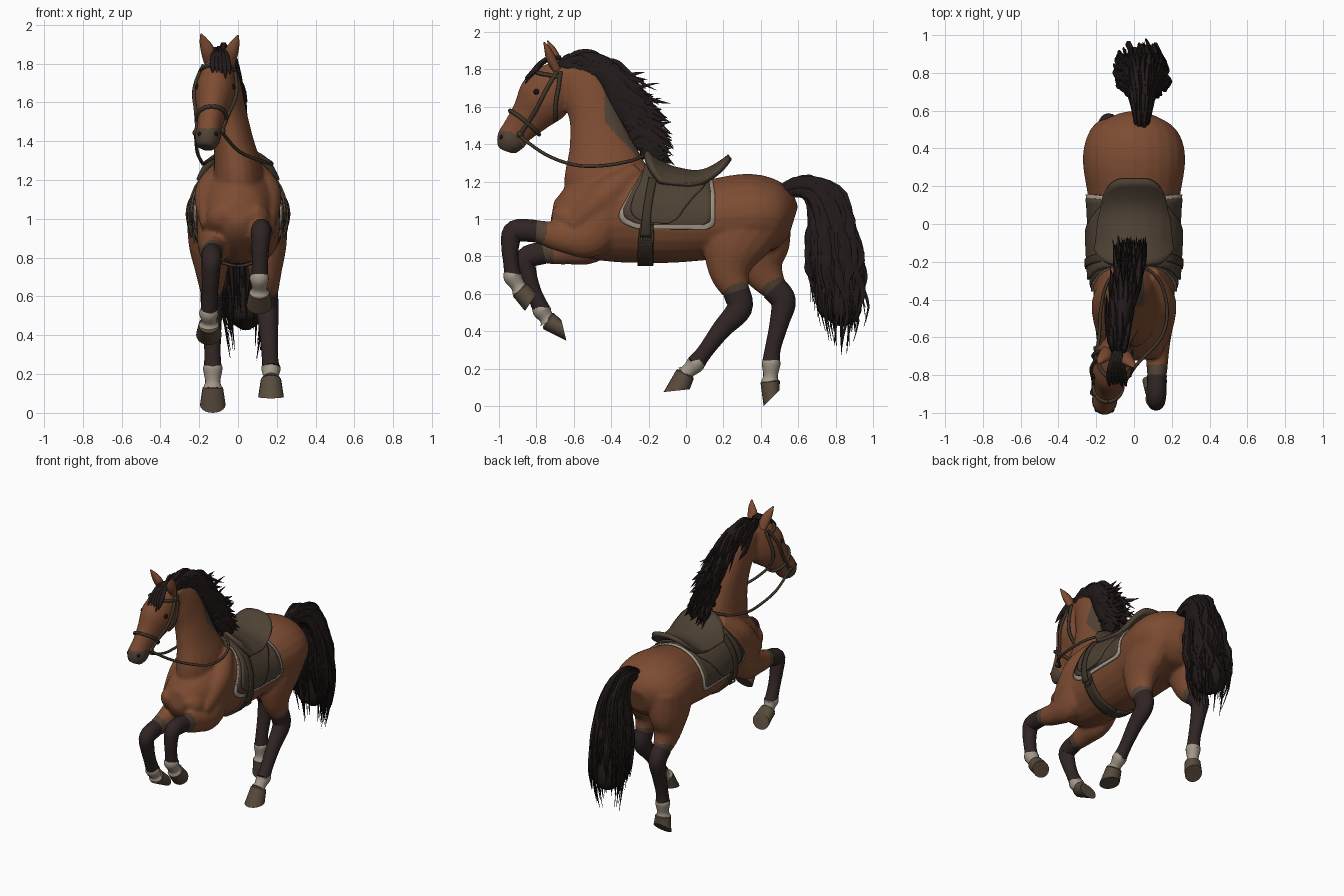
import bpy, bmesh, math, random
from math import sin, cos, pi
from mathutils import Vector as Vec
from mathutils.bvhtree import BVHTree

if "Cube" in bpy.data.objects:
    bpy.data.objects.remove(bpy.data.objects["Cube"])
random.seed(4)
X = Vec((1, 0, 0))
SIDES = {"left": -1, "right": 1}

def mat(name, r, g, b):
    m = bpy.data.materials.new(name)
    m.diffuse_color = (r, g, b, 1)
    m.use_nodes = True
    m.node_tree.nodes["Principled BSDF"].inputs["Base Color"].default_value = m.diffuse_color
    return m
COAT = mat("bay coat", .205, .072, .032)
FADE = mat("smoky brown", .085, .055, .036)
LEG = mat("dark leg", .03, .018, .018)
HAIR = mat("black hair", .016, .01, .01)
WHITE = mat("pale sock", .36, .31, .25)
HOOF = mat("hoof horn", .1, .07, .046)
LEATHER = mat("saddle leather", .075, .053, .034)
STRAP = mat("strap leather", .05, .036, .022)
EYE = mat("eye black", .008, .006, .005)

def spline(pts, n=5):
    """Catmull-Rom through tuples of any length."""
    out = []
    for i in range(len(pts) - 1):
        a, b, c, d = pts[max(i-1, 0)], pts[i], pts[i+1], pts[min(i+2, len(pts)-1)]
        for k in range(n):
            t = k / n
            out.append(tuple(q + t/2*(r - p + t*(2*p - 5*q + 4*r - s + t*(3*(q - r) + s - p)))
                             for p, q, r, s in zip(a, b, c, d)))
    return out + [tuple(pts[-1])]

def make(name, V, F, m, sharp=60):
    me = bpy.data.meshes.new(name)
    me.from_pydata([tuple(v) for v in V], [], F)
    bm = bmesh.new()
    bm.from_mesh(me)
    bmesh.ops.recalc_face_normals(bm, faces=bm.faces[:])
    bm.to_mesh(me)
    bm.free()
    me.materials.append(m)
    me.shade_smooth()
    me.set_sharp_from_angle(angle=math.radians(sharp))
    ob = bpy.data.objects.new(name, me)
    bpy.context.collection.objects.link(ob)
    return ob

def rings(V, F, rs, sides=16):
    """Skin a list of (centre, side vector, up vector) ellipses with capped ends."""
    s = len(V)
    for c, a, b in rs:
        V += [c + a*cos(2*pi*k/sides) + b*sin(2*pi*k/sides) for k in range(sides)]
    for i in range(len(rs) - 1):
        for k in range(sides):
            p, q = s + i*sides + k, s + i*sides + (k+1) % sides
            F.append((p, q, q + sides, p + sides))
    F += [tuple(range(s, s + sides)), tuple(range(len(V) - sides, len(V)))]

def tube(V, F, pts, sides=16, n=5):
    """Sweep along (x, y, z, side radius, depth radius); one radius makes it round."""
    P = spline(pts, n)
    C = [Vec(p[:3]) for p in P]
    rs = []
    for i, p in enumerate(P):
        t = (C[min(i+1, len(C)-1)] - C[max(i-1, 0)]).normalized()
        a = (X - t*t.x).normalized()
        rs.append((C[i], a*p[3], t.cross(a)*p[-1]))
    rings(V, F, rs, sides)

def part(name, paths, m, sides=16, n=5):
    V, F = [], []
    for p in paths:
        tube(V, F, p, sides, n)
    return make(name, V, F, m)

# Leg paths in (y, z) from the trunk down; the fourth point starts the dark part
FRONT = (.12, .12, .085, .06, .059, .048, .041, .047)
HIND = (.19, .17, .115, .072, .068, .052, .042, .05)
LEGS = {}
def leg(name, x0, x1, radii, yz, end, toe, heel):
    path = [(x0 + (x1 - x0)*i/7, y, z, .018 + .57*r, r) for i, ((y, z), r) in enumerate(zip(yz, radii))]
    LEGS[name] = path, end, toe, heel
leg("front_leg_right", .13, .11, FRONT, [(-.38, 1.12), (-.5, .92), (-.64, .9), (-.8, .935), (-.915, .935), (-.94, .86),
    (-.935, .76), (-.925, .69)], (-.885, .62), (-.86, .51), (-.8, .6))
leg("front_leg_left", -.12, -.15, FRONT, [(-.38, 1.08), (-.5, .89), (-.64, .84), (-.76, .82), (-.855, .79), (-.845, .7),
    (-.81, .6), (-.77, .51)], (-.735, .455), (-.64, .352), (-.665, .455))
leg("hind_leg_right", .13, .17, HIND, [(.37, 1.03), (.26, .86), (.235, .72), (.27, .61), (.285, .52), (.19, .41),
    (.1, .29), (.05, .225)], (-.005, .17), (-.12, .075), (.02, .09))
leg("hind_leg_left", -.14, -.13, HIND, [(.37, 1.03), (.39, .86), (.41, .73), (.47, .63), (.52, .56), (.5, .45),
    (.465, .31), (.455, .225)], (.45, .13), (.415, 0), (.5, .085))

# Body: torso, neck, head, shoulders and upper legs fused into one skin
TORSO = [(-.715, 1.04, .06, .06), (-.65, 1.03, .14, .15), (-.5, 1.02, .2, .235), (-.3, 1.03, .22, .265), (-.1, 1, .232, .237),
         (.1, .995, .238, .215), (.35, 1.025, .272, .217), (.5, 1, .222, .175), (.572, .98, .09, .09)]
NECK = [(-.4, 1.08, .24), (-.43, 1.24, .225), (-.455, 1.4, .172), (-.485, 1.55, .142), (-.545, 1.7, .125), (-.63, 1.79, .08)]
HEAD = [(-.62, 1.81, .05, .05), (-.68, 1.745, .085, .115), (-.757, 1.647, .105, .146), (-.83, 1.555, .08, .11),
        (-.9, 1.475, .063, .085), (-.938, 1.415, .068, .079), (-.957, 1.365, .045, .05)]
def head_x(z):
    return -.09 - .17*(1.81 - z)
V, F = [], []
tube(V, F, [(0, *p) for p in TORSO], 24)
tube(V, F, [(min(0, -.16*(z - 1.25)), y, z, .03 + .43*r, r) for y, z, r in NECK], 20)
tube(V, F, [(head_x(p[1]), *p) for p in HEAD], 20)
for s in SIDES.values():
    tube(V, F, [(s*.08, -.7, 1.06, .03), (s*.085, -.64, 1.01, .08), (s*.09, -.47, .9, .07)])
    tube(V, F, [(s*.08, -.26, 1.26, .05), (s*.135, -.42, 1.13, .09), (s*.14, -.61, .96, .05)])
for path, *_ in LEGS.values():
    tube(V, F, path[:4] + [tuple(a + (b - a)*.3 - (.01 if i > 2 else 0) for i, (a, b) in enumerate(zip(path[3], path[4])))])
body = make("body", V, F, COAT)
rm = body.modifiers.new("fuse", 'REMESH')
rm.mode, rm.voxel_size = 'VOXEL', .011
sm = body.modifiers.new("soften", 'SMOOTH')
sm.factor, sm.iterations = .5, 7
me = bpy.data.meshes.new_from_object(body.evaluated_get(bpy.context.evaluated_depsgraph_get()))
body.modifiers.clear()
body.data = me
me.materials.clear()
me.materials.append(COAT)
me.materials.append(FADE)
me.shade_smooth()
# Smoky muzzle, neck under the mane, and leg cuffs
cuffs = [Vec(p[3][:3]) for p, *_ in LEGS.values()]
for f in me.polygons:
    x, y, z = f.center
    muzzle = math.hypot(y + .97, z - 1.38) < .092
    under_mane = 1.32 < z < 1.78 and x > -.04 and y > -.27 - .4*(z - 1.38) - .11*min(1, (1.78 - z)*4, (z - 1.32)*5)
    f.material_index = int(muzzle or under_mane or min((f.center - c).length for c in cuffs) < .078)
bvh = BVHTree.FromPolygons([v.co for v in me.vertices], [tuple(p.vertices) for p in me.polygons])

def snap(p, off):
    q, nrm, *_ = bvh.find_nearest(Vec(p))
    return q + nrm*off

# Lower legs, pale pasterns and hooves
for name, (path, end, toe, heel) in LEGS.items():
    part(name, [path[3:]], LEG)
    x, y, z = path[-1][:3]
    cor, toe, heel = Vec((x, *end)), Vec((x, *toe)), Vec((x, *heel))
    part(name + "_pastern", [[(x, y, z + .02, .046), (x, y, z, .05), (*(Vec((x, y, z)) + cor*2)/3, .039), (*cor, .05)]], WHITE)
    mid, h = (toe + heel)/2, (heel - toe).normalized()
    ax = (mid - cor).normalized()
    top = (h - ax*h.dot(ax)).normalized()
    V, F = [], []
    rings(V, F, [(cor - ax*.01, X*.04, top*.04), (cor, X*.053, top*.052), (mid, X*.066, h*max(.056, (heel - toe).length/2))], 20)
    make(name + "_hoof", V, F, HOOF, 40)

# Ears, eyes and nostrils
part("ears", [[(-.095 + s*a, -.68 - b - s*.01, 1.8 + c - s*.004, r, r*.75) for a, b, c, r in
               ((.05, 0, 0, .03), (.06, .03, .06, .036), (.08, .05, .11, .024), (.095, .07, .15, .004))]
              for s in SIDES.values()], COAT, 12)
def beads(name, points, r, m):
    part(name, [[(p[0], p[1], p[2] + r*cos(a), r*sin(a) + .001) for a in [pi*i/6 for i in range(7)]] for p in points], m, 10, 2)
def pair(x, dx, y, z, off):
    return [snap((x + s*dx, y, z), off) for s in SIDES.values()]
beads("eyes", pair(-.11, .12, -.81, 1.685, -.008), .017, EYE)
beads("nostrils", pair(-.158, .05, -.995, 1.44, -.008), .013, EYE)

# Mane: core along the crest with wavy locks blown backwards
def taper(u):
    return min(1, .6 + 2*u, .06 + 2*(1 - u))
crest = spline([(-.08, -.68, 1.85), (-.07, -.57, 1.84), (-.045, -.45, 1.76), (-.025, -.375, 1.62), (-.01, -.305, 1.48), (0, -.23, 1.35)], 12)
part("mane_core", [[(x, y + .045, z, .02 + .04*sin(pi*i/60), .02 + .065*sin(pi*i/60))
                    for i, (x, y, z) in enumerate(crest)][::6]], HAIR, 12)
locks = []
for i in range(190):
    t = (i + random.random())/190
    x, y, z = crest[int(t*60)]
    L = random.uniform(.62, 1)*(.3 + .32*t - .46*t*t)
    drop, dx = random.uniform(0, .6) + .5*t*(1 - t), random.uniform(-.065, .065)
    lift, w, r = random.uniform(.01, .055), random.uniform(-.035, .035), random.uniform(.012, .023)
    locks.append([(x + dx*(.6 + .6*u), y + L*.95*u, z - abs(dx)*.5 + lift*sin(pi*min(1, u*1.4)) - L*drop*u**1.4 + w*u*sin(8*u),
                   r*taper(u), r*1.3*taper(u)) for u in [k/6 for k in range(7)]])
part("mane_locks", locks, HAIR, 6, 2)
part("forelock", [[(-.085 + d*.3, -.67, 1.865, .012), (-.09 + d*.7, -.75, 1.85, .017), (-.085 + d, -.815, 1.79, .016),
                   (-.08 + d*1.1, -.86, 1.71 + abs(d), .003)] for d in [.02*k - .045 for k in range(5)]], HAIR, 6, 4)

# Tail: full core with long locks around it
TAIL = [(.48, 1.12, .03), (.57, 1.165, .045), (.68, 1.155, .07), (.765, 1.05, .105),
        (.78, .88, .145), (.805, .68, .155), (.825, .5, .15), (.82, .27, .1)]
part("tail_core", [[(.04, y, z, r*.68, r*.75) for y, z, r in TAIL[:-1]] + [(.04, .82, .43, .02, .03)]], HAIR)
fine = spline(TAIL, 10)
locks = []
for i in range(150):
    a, q = random.uniform(0, 2*pi), random.uniform(.6, 1)
    i0 = random.randint(0, 38)
    i1 = random.randint(56, 70) - int(9*abs(sin(a))*q)
    r, w, ph = random.uniform(.011, .022), random.uniform(.008, .022), random.uniform(0, 6)
    pts = []
    for k in range(9):
        j = round(i0 + (i1 - i0)*k/8)
        y, z, R = fine[j]
        d = Vec((0, *fine[min(j+1, 70)][:2])) - Vec((0, *fine[max(j-1, 0)][:2]))
        up = d.cross(X).normalized()
        wave = w*min(1, k/4)*sin(ph + k*1.4)
        p = Vec((.04, y, z)) + X*(R*q*.92*cos(a) + wave*.6) + up*(R*q*sin(a) + wave)
        pts.append((*p, r*taper(k/8), r*1.2*taper(k/8)))
    locks.append(pts)
part("tail_locks", locks, HAIR, 6, 2)

# Saddlery draped over the back: rows are (angle from top, front y, back y)
def drape(name, rows, off, m, thick=.01, cols=16):
    half = spline(rows)
    full = [(-t, a, b) for t, a, b in half[::-1] if t > 0] + half
    V, F, n = [], [], cols + 1
    for t, a, b in full:
        d = Vec((sin(math.radians(t)), 0, cos(math.radians(t))))
        for c in range(n):
            y = a + (b - a)*c/cols
            hit = bvh.ray_cast(Vec((0, y, 1)) + d*.42, -d)[0] or Vec((0, y, 1)) + d*.24
            V.append(hit + d*off(y))
    for i in range(len(full) - 1):
        F += [(i*n + c, i*n + c + 1, i*n + n + c + 1, i*n + n + c) for c in range(cols)]
    s = make(name, V, F, m).modifiers.new("thickness", 'SOLIDIFY')
    s.thickness, s.offset = thick, 0

pad = [(0, -.2, .14), (30, -.24, .145), (60, -.31, .155), (80, -.355, .155), (92, -.35, .155), (99, -.31, .145), (103, -.26, .11)]
drape("saddle_pad_trim", pad, lambda y: .007, WHITE)
drape("saddle_pad", [(t*.945, a + t*.00025, b - .021) for t, a, b in pad], lambda y: .012, LEATHER)
drape("saddle_flap", [(0, -.21, .1), (40, -.24, .1), (62, -.28, .04), (78, -.295, -.01), (88, -.27, -.04), (95, -.21, -.09)],
      lambda y: .021, LEATHER, .014)
drape("seat", [(0, -.215, .235), (15, -.215, .23), (28, -.2, .19), (38, -.17, .12), (46, -.14, .02)],
      lambda y: .035 + .058*max(0, (y - .02)/.2)**2 + .03*max(0, (-y - .08)/.12)**2, LEATHER, .03)
drape("girth", [(60, -.2, -.15), (90, -.235, -.17), (120, -.255, -.175), (180, -.26, -.175)], lambda y: .01, STRAP, .014, 4)
drape("girth_straps", [(40, -.2, -.155), (80, -.23, -.185), (112, -.245, -.19)], lambda y: .032, STRAP, .01, 3)
for side, s in SIDES.items():
    c = snap((s*.3, -.215, .88), .022)
    corner = [c + Vec((0, .042*cos(a), .042*sin(a))) for a in [pi/4 + pi/2*k for k in range(5)]]
    part("girth_buckle_" + side, [[(*p, .006), (*q, .006)] for p, q in zip(corner, corner[1:])], LEATHER, 8, 1)

# Bridle straps pressed onto the head, then loose reins
def strap(pts):
    return [(*snap(p, .005), .011) for p in spline(pts)]
def hoop(y, z, tilt, r):
    return [(head_x(z) + r*cos(a), y - r*sin(tilt)*sin(a), z + r*cos(tilt)*sin(a)) for a in [i*pi/8 for i in range(17)]]
def side_strap(s, pts):
    return [(head_x(z) + s*d, y, z) for d, y, z in pts]
straps = [hoop(-.865, 1.515, .88, .11), [(-.095 - .115*cos(a), -.69 - .13*sin(a), 1.77 + .03*sin(a)) for a in [i*pi/6 for i in range(7)]]]
for s in SIDES.values():
    straps += [side_strap(s, ((.1, -.69, 1.8), (.12, -.75, 1.69), (.11, -.81, 1.57), (.08, -.885, 1.45))),
               side_strap(s, ((.1, -.67, 1.8), (.14, -.675, 1.7), (.13, -.69, 1.6), (.06, -.7, 1.53)))]
part("bridle", [strap(p) for p in straps], STRAP, 8, 2)
part("reins", [[(-.148 + s*.07, -.885, 1.44, .009), (-.1 + s*.11, -.75, 1.345, .009), (-.02 + s*.165, -.6, 1.29, .009),
                (s*.175, -.45, 1.285, .009), (s*.135, -.3, 1.31, .009), (s*.03, -.21, 1.345, .009)] for s in SIDES.values()], STRAP, 8)
beads("bit_rings", pair(-.147, .09, -.885, 1.445, .004), .018, STRAP)
